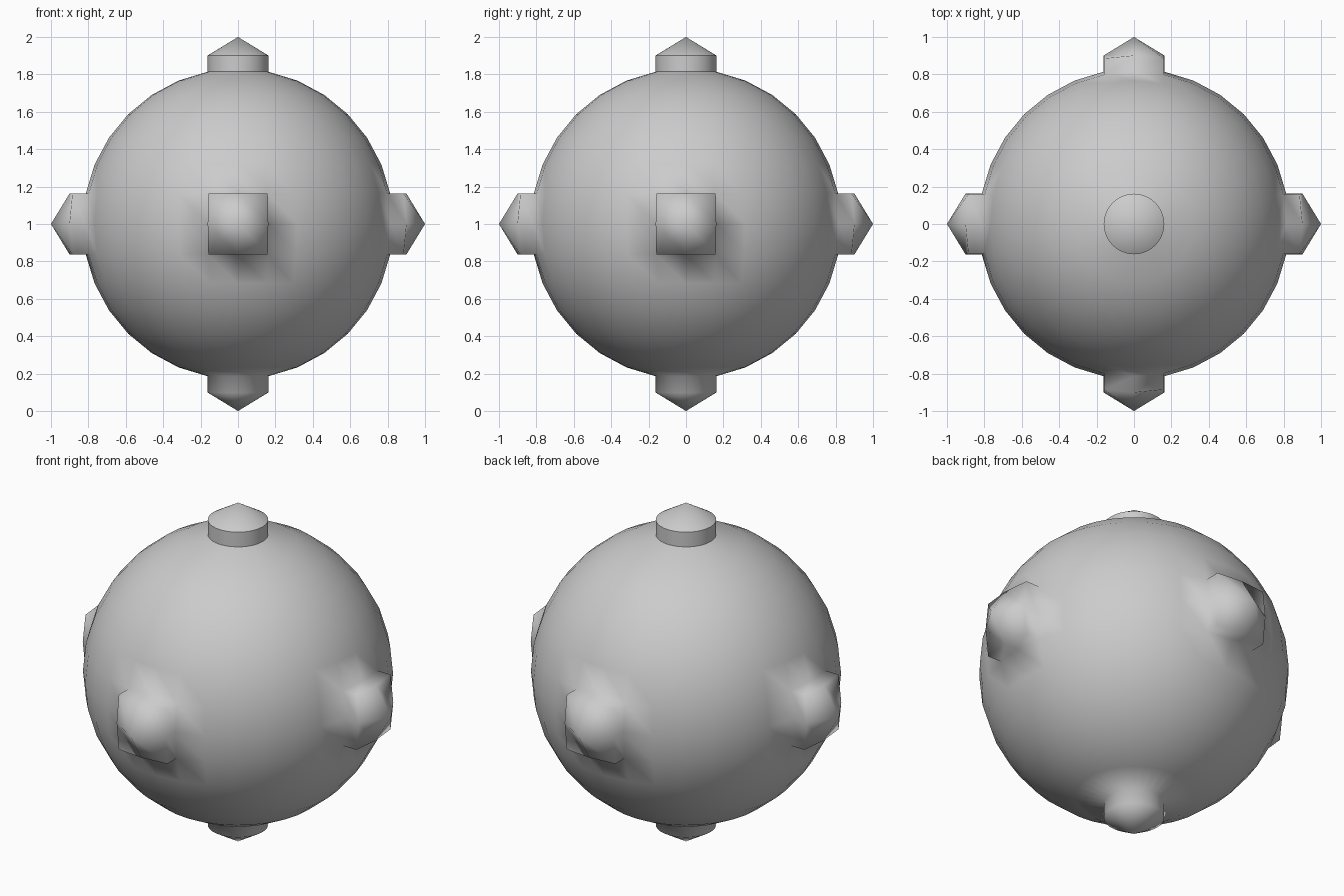
import bpy, bmesh
from mathutils import Vector

if "Cube" in bpy.data.objects:
    bpy.data.objects.remove(bpy.data.objects["Cube"])

R = 0.83          # ball radius
STUD = 0.087      # height of each stud wall
TIP = 1.0         # distance of stud points from the centre

# ball
bm = bmesh.new()
bmesh.ops.create_uvsphere(bm, u_segments=32, v_segments=16, radius=R)


def stud(direction, sharp=False):
    """Extrude the faces around one axis point and pull the middle out to a point."""
    d = Vector(direction)
    centre = min(bm.verts, key=lambda v: (v.co - d * R).length)
    old = list(centre.link_faces)
    geom = bmesh.ops.extrude_face_region(bm, geom=old)["geom"]
    leftover = [f for f in old if f.is_valid]
    if leftover:
        bmesh.ops.delete(bm, geom=leftover, context='FACES')
    verts = [g for g in geom if isinstance(g, bmesh.types.BMVert)]
    faces = {g for g in geom if isinstance(g, bmesh.types.BMFace)}
    for v in verts:
        v.co += d * STUD
    max(verts, key=lambda v: v.co.dot(d)).co = d * TIP
    if sharp:
        rim = [e for f in faces for e in f.edges
               if any(o not in faces for o in e.link_faces)]
        walls = {o for e in rim for o in e.link_faces if o not in faces}
        base = [e for w in walls for e in w.edges
                if any(o not in walls and o not in faces for o in e.link_faces)]
        for e in rim + base:
            e.smooth = False


# six pointed studs, the top one with crisp edges
for axis in range(3):
    for s in (1, -1):
        d = [0, 0, 0]
        d[axis] = s
        stud(d, sharp=(axis == 2 and s == 1))

bmesh.ops.recalc_face_normals(bm, faces=bm.faces[:])
for f in bm.faces:
    f.smooth = True
bmesh.ops.translate(bm, verts=bm.verts[:], vec=(0, 0, 1))

mesh = bpy.data.meshes.new("studded_ball")
bm.to_mesh(mesh)
bm.free()
bpy.context.collection.objects.link(bpy.data.objects.new("studded_ball", mesh))
